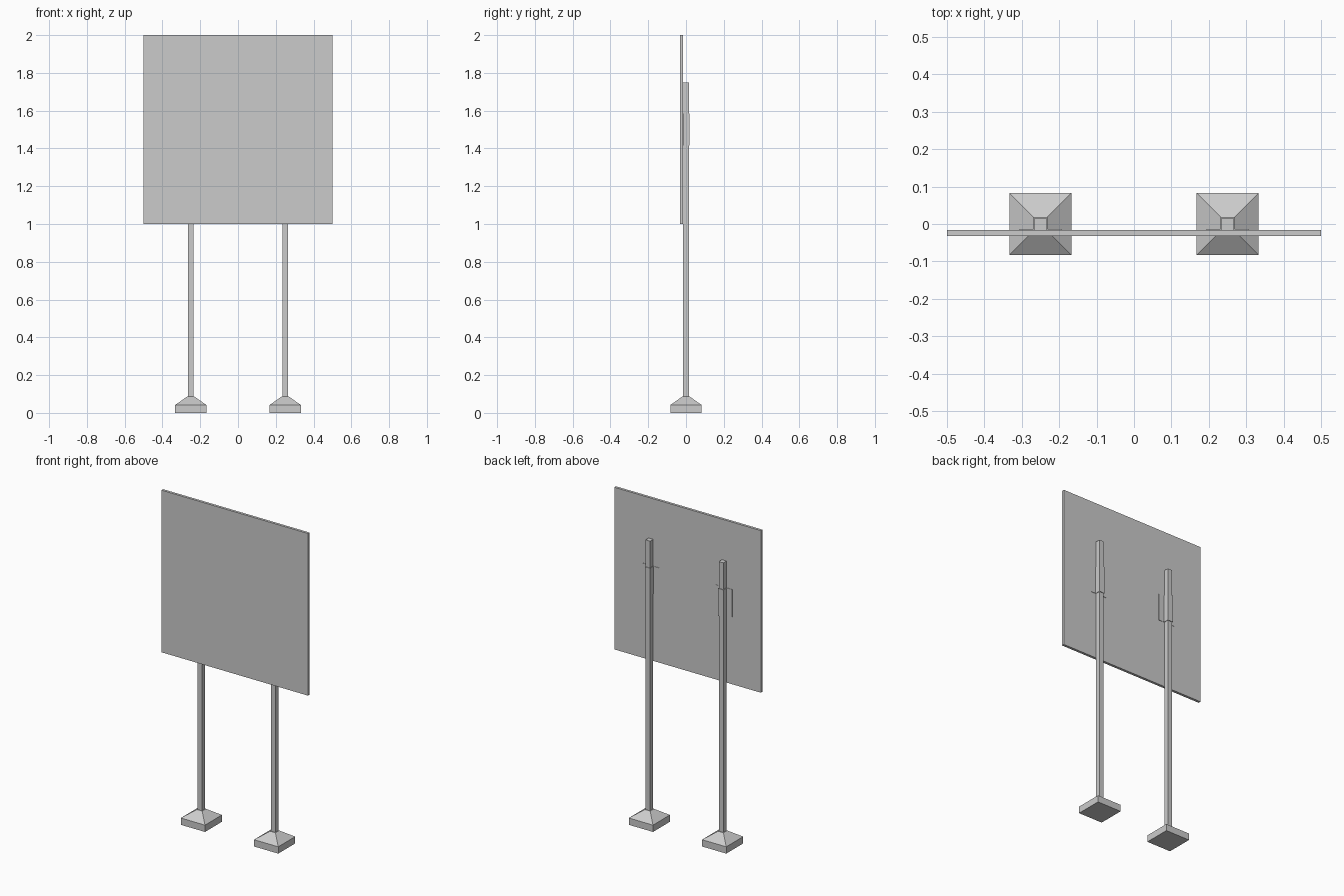
import bpy
import bmesh

if "Cube" in bpy.data.objects:
    bpy.data.objects.remove(bpy.data.objects["Cube"])


def mesh_object(name, bm):
    bmesh.ops.recalc_face_normals(bm, faces=bm.faces)
    me = bpy.data.meshes.new(name)
    bm.to_mesh(me)
    bm.free()
    ob = bpy.data.objects.new(name, me)
    bpy.context.collection.objects.link(ob)
    return ob


def box(name, lo, hi):
    bm = bmesh.new()
    bmesh.ops.create_cube(bm, size=1)
    for v in bm.verts:
        v.co = [(a + b) / 2 + c * (b - a) for a, b, c in zip(lo, hi, v.co)]
    return mesh_object(name, bm)


def footing(name, x):
    # Square slab with its top face extruded into a tapered collar
    half, top_half, slab, height = 0.0825, 0.0185, 0.042, 0.087
    bm = bmesh.new()
    rings = [[bm.verts.new((x + sx * h, sy * h, z))
              for sx, sy in ((-1, -1), (1, -1), (1, 1), (-1, 1))]
             for h, z in ((half, 0), (half, slab), (top_half, height))]
    bm.faces.new(rings[0])
    bm.faces.new(rings[-1])
    for a, b in zip(rings, rings[1:]):
        for i in range(4):
            j = (i + 1) % 4
            bm.faces.new((a[i], a[j], b[j], b[i]))
    return mesh_object(name, bm)


def bracket(name, x):
    # Hat-shaped strap wrapped round the post, flanges against the panel
    f, o, i = 0.056, 0.0185, POST
    back, lip = -POST, -POST + 0.002
    profile = [(-f, back), (-f, lip), (-o, lip), (-o, o), (o, o), (o, lip),
               (f, lip), (f, back), (i, back), (i, i), (-i, i), (-i, back)]
    bm = bmesh.new()
    face = bm.faces.new([bm.verts.new((x + px, py, 1.415)) for px, py in profile])
    ext = bmesh.ops.extrude_face_region(bm, geom=[face], use_keep_orig=True)
    verts = [g for g in ext["geom"] if isinstance(g, bmesh.types.BMVert)]
    bmesh.ops.translate(bm, vec=(0, 0, 0.17), verts=verts)
    return mesh_object(name, bm)


POST = 0.0155

# Sign panel
box("sign_panel", (-0.5, -0.0315, 1.0), (0.5, -POST, 2.0))

# Post, footing and bracket on each side
for side, x in (("left", -0.25), ("right", 0.25)):
    box(side + "_post", (x - POST, -POST, 0.04), (x + POST, POST, 1.75))
    footing(side + "_footing", x)
    bracket(side + "_bracket", x)
